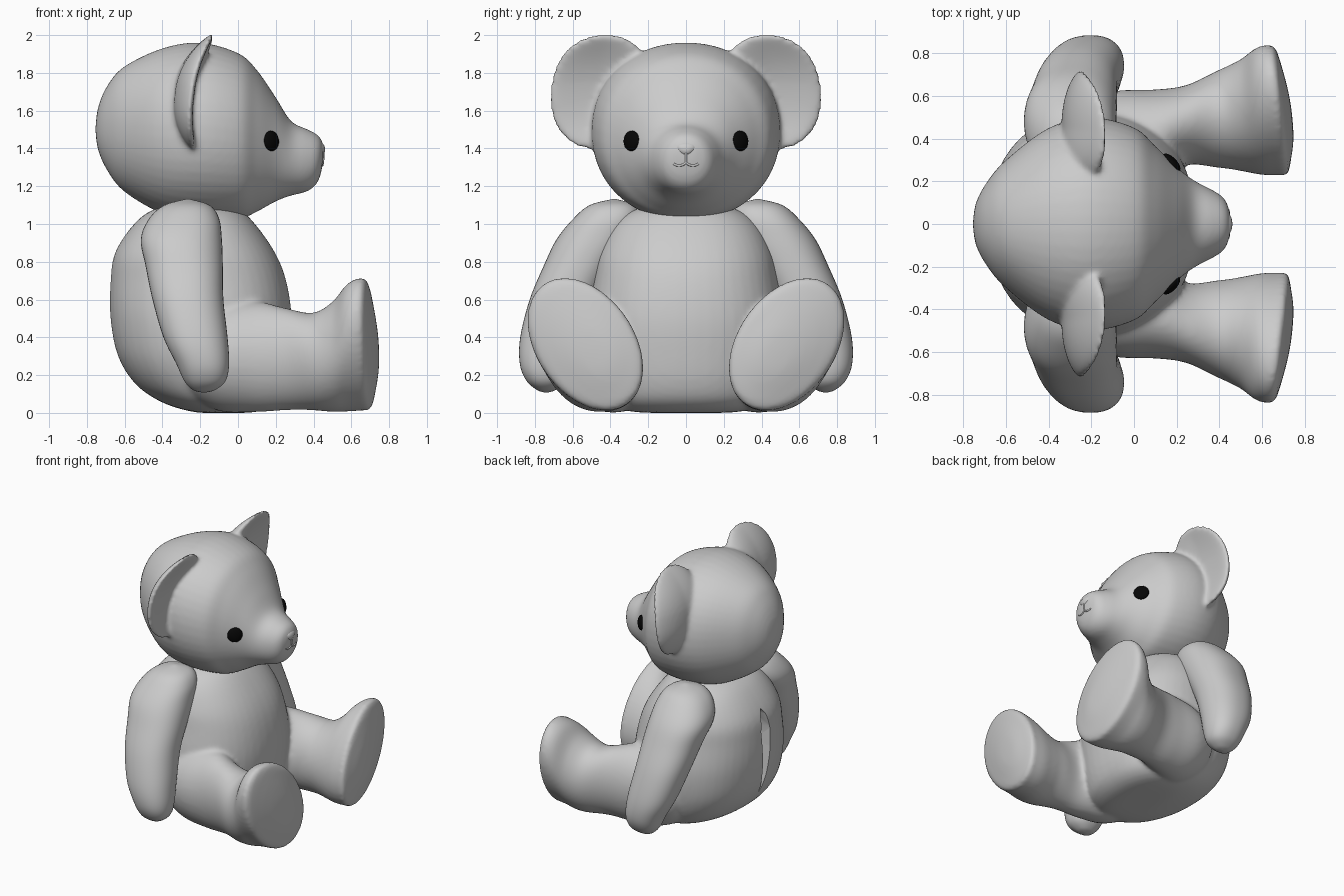
import bpy, bmesh
from math import sin, cos, pi, radians, copysign
from mathutils import Vector, Matrix

cube = bpy.data.objects.get("Cube")
if cube:
    bpy.data.objects.remove(cube, do_unlink=True)


def material(name, rgb):
    m = bpy.data.materials.new(name)
    m.use_nodes = True
    m.diffuse_color = (*rgb, 1)
    m.node_tree.nodes["Principled BSDF"].inputs["Base Color"].default_value = (*rgb, 1)
    return m


plush = material("plush grey", (0.6, 0.6, 0.6))
black = material("eye black", (0.002, 0.002, 0.002))


def finish(bm, name, mat):
    bmesh.ops.recalc_face_normals(bm, faces=bm.faces)
    mesh = bpy.data.meshes.new(name)
    bm.to_mesh(mesh)
    bm.free()
    ob = bpy.data.objects.new(name, mesh)
    bpy.context.collection.objects.link(ob)
    mesh.materials.append(mat)
    return ob


def activate(ob):
    bpy.ops.object.select_all(action='DESELECT')
    ob.select_set(True)
    bpy.context.view_layer.objects.active = ob


def apply_mod(ob, kind, **settings):
    mod = ob.modifiers.new(kind.title(), kind)
    for key, value in settings.items():
        setattr(mod, key, value)
    activate(ob)
    bpy.ops.object.modifier_apply(modifier=mod.name)


def smooth(ob, angle=50):
    activate(ob)
    bpy.ops.object.shade_smooth_by_angle(angle=radians(angle))


def fuse(ob, voxel, passes):
    """Merge overlapping shells into one soft skin."""
    apply_mod(ob, 'REMESH', mode='VOXEL', voxel_size=voxel)
    apply_mod(ob, 'SMOOTH', factor=0.5, iterations=passes)


def spline(rows, steps=5):
    out = []
    for i in range(len(rows) - 1):
        a, b, c, d = (rows[max(0, min(len(rows) - 1, i + k))] for k in (-1, 0, 1, 2))
        for s in range(steps):
            t = s / steps
            out.append([0.5 * (2 * q + (r - p) * t + (2 * p - 5 * q + 4 * r - w) * t * t
                               + (3 * q - p - 3 * r + w) * t ** 3)
                        for p, q, r, w in zip(a, b, c, d)])
    return out + [list(rows[-1])]


def puff(value, power):
    return copysign(abs(value) ** power, value)


def loft(bm, rows, place, power=1, sides=48):
    """Rows: position, centre u, centre v, radius u, radius v, roll in degrees."""
    rings = []
    for t, cu, cv, ru, rv, roll in spline(rows):
        ca, sa = cos(radians(roll)), sin(radians(roll))
        ring = []
        for k in range(sides):
            angle = 2 * pi * (k + .5) / sides
            u, v = ru * puff(cos(angle), power), rv * puff(sin(angle), power)
            ring.append(bm.verts.new(place(t, cu + u * ca + v * sa, cv - u * sa + v * ca)))
        rings.append(ring)
    for p, q in zip(rings, rings[1:]):
        for k in range(sides):
            n = (k + 1) % sides
            bm.faces.new((p[k], p[n], q[n], q[k]))
    bm.faces.new(rings[0][::-1])
    bm.faces.new(rings[-1])


def along_x(side=1):
    return lambda t, u, v: (t, side * u, v)


def along_z(side=1):
    return lambda t, u, v: (u, side * v, t)


# Torso profile: height, back, front, half width
torso = [(0, -.12, -.08, .02), (.006, -.24, .1, .28), (.055, -.40, .2, .41),
         (.15, -.54, .25, .47), (.3, -.635, .275, .51), (.5, -.675, .285, .52),
         (.7, -.675, .255, .49), (.85, -.65, .195, .46), (1, -.55, .09, .38),
         (1.08, -.44, 0, .26), (1.12, -.28, -.14, .05)]
# Leg sections: x, centre y, centre z, half width, half height, roll
leg = [(-.32, .32, .3, .05, .05, 0), (-.26, .34, .3, .2, .2, 0), (-.1, .36, .295, .26, .285, 0),
       (.1, .42, .297, .21, .292, 0), (.25, .465, .285, .185, .272, 8), (.4, .493, .272, .225, .262, 20),
       (.5, .51, .297, .245, .305, 30), (.58, .525, .342, .255, .365, 34),
       (.65, .533, .362, .258, .385, 34.6), (.695, .53, .362, .252, .375, 34.6),
       (.72, .52, .35, .18, .27, 34.6), (.74, .5, .33, .09, .13, 34.6), (.745, .5, .33, .01, .01, 34.6)]

bm = bmesh.new()
loft(bm, [(z, (a + b) / 2, 0, (b - a) / 2, w, 0) for z, a, b, w in torso], along_z(), .87)
for side in (1, -1):
    loft(bm, leg, along_x(side))
# Soles turn slightly outward
for v in bm.verts:
    if v.co.x > .5:
        v.co.x -= .1 * (abs(v.co.y) - .47) * min(1, (v.co.x - .5) / .15)
body = finish(bm, "body_and_legs", plush)
fuse(body, .016, 6)

# Open seam in the back
bm = bmesh.new()
half = [(0, .24), (.025, .4), (.045, .6), (.052, .74), (.03, .85), (0, .89)]
outline = half + [(-y, z) for y, z in half[-2:0:-1]]
face = bm.faces.new([bm.verts.new((-.9, y, z)) for y, z in outline])
ext = bmesh.ops.extrude_face_region(bm, geom=[face])
bmesh.ops.translate(bm, vec=(.38, 0, 0), verts=[g for g in ext["geom"] if isinstance(g, bmesh.types.BMVert)])
cutter = finish(bm, "seam_cutter", plush)
cutter.hide_render = True
apply_mod(body, 'BOOLEAN', operation='DIFFERENCE', solver='EXACT', object=cutter)
bpy.data.objects.remove(cutter, do_unlink=True)
smooth(body)

# Arms: height, centre x, centre y, half depth, half width
arm = [(.108, -.18, .74, .01, .01), (.122, -.18, .74, .06, .05), (.17, -.175, .745, .11, .10),
       (.26, -.187, .745, .14, .135), (.4, -.225, .718, .17, .16), (.6, -.265, .648, .188, .18),
       (.78, -.285, .558, .205, .195), (.92, -.3, .475, .215, .21), (1.03, -.285, .415, .185, .18),
       (1.1, -.27, .39, .12, .12), (1.132, -.265, .38, .01, .01)]
for side, label in ((1, "left"), (-1, "right")):
    bm = bmesh.new()
    loft(bm, [(*row, 0) for row in arm], along_z(side), .88)
    smooth(finish(bm, label + "_arm", plush))

# Head profile: x, bottom, top, half width
skull = [(-.755, 1.49, 1.51, .01), (-.74, 1.39, 1.62, .1), (-.69, 1.28, 1.735, .195),
         (-.6, 1.17, 1.835, .3), (-.4, 1.055, 1.93, .45), (-.2, 1.02, 1.96, .5),
         (0, 1.025, 1.905, .452), (.1, 1.065, 1.815, .365), (.2, 1.12, 1.67, .267),
         (.28, 1.15, 1.545, .205), (.36, 1.17, 1.505, .163), (.41, 1.205, 1.48, .132),
         (.437, 1.26, 1.455, .095), (.452, 1.34, 1.42, .04)]
bm = bmesh.new()
loft(bm, [(x, 0, (a + b) / 2, w, (b - a) / 2, 0) for x, a, b, w in skull], along_x(), .95)
# Cupped ears, thicker at the root and leaning forward at the top
for side in (1, -1):
    ear = bmesh.ops.create_uvsphere(bm, u_segments=40, v_segments=24, radius=1)["verts"]
    for v in ear:
        x, y, z = v.co
        bow = .4 * y * y + z * z
        thick = .05 + .05 * max(0, -y)
        v.co = (-.285 + thick * x + .1 * bow + .05 * z,
                side * (.45 + .268 * puff(y, .9) - .02 * z), 1.7 + .305 * puff(z, .9))
head = finish(bm, "head_and_ears", plush)
fuse(head, .014, 8)
smooth(head, 80)


def on_face(y, z):
    hit, point, normal, _ = head.ray_cast(Vector((2, y, z)), Vector((-1, 0, 0)))
    return point, normal


# Eyes lie on the face
for side, label in ((1, "left"), (-1, "right")):
    point, normal = on_face(side * .288, 1.44)
    bm = bmesh.new()
    bmesh.ops.create_uvsphere(bm, u_segments=24, v_segments=12, radius=1)
    bm.transform(Matrix.Translation(point) @ normal.to_track_quat('Z', 'Y').to_matrix().to_4x4()
                 @ Matrix.Diagonal((.054, .054, .024, 1)))
    smooth(finish(bm, label + "_eye", black))

# Nose, narrower towards the bottom
bm = bmesh.new()
bmesh.ops.create_uvsphere(bm, u_segments=24, v_segments=16, radius=1)
for v in bm.verts:
    x, y, z = v.co
    v.co = (.435 + .026 * x, .062 * y * (.8 + .3 * z), 1.395 + .036 * z)
smooth(finish(bm, "nose", plush))


# Stitched mouth
def stitch(name, points):
    curve = bpy.data.curves.new(name, 'CURVE')
    curve.dimensions = '3D'
    curve.bevel_depth = .006
    line = curve.splines.new('POLY')
    path = [on_face(p[0], p[1])[0] for p in spline(points)]
    line.points.add(len(path) - 1)
    for pt, co in zip(line.points, path):
        pt.co = (*co, 1)
    curve.materials.append(plush)
    bpy.context.collection.objects.link(bpy.data.objects.new(name, curve))


stitch("lip_line", [(0, 1.375), (0, 1.325)])
for side, label in ((1, "left"), (-1, "right")):
    stitch(label + "_mouth", [(0, 1.325), (side * .02, 1.312), (side * .045, 1.31), (side * .065, 1.318)])
